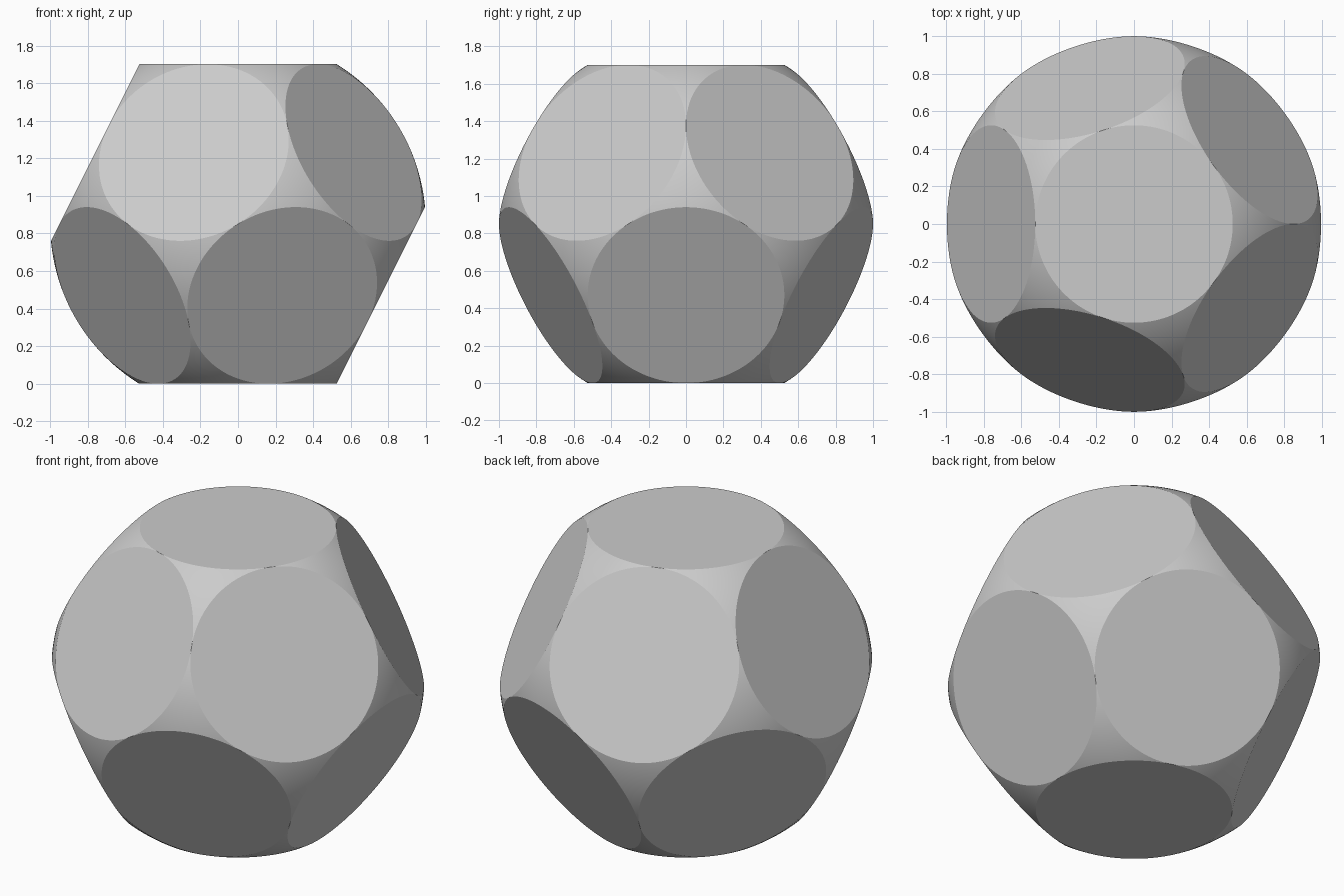
import bpy
import bmesh
from math import atan, cos, sin, pi, sqrt
from mathutils import Vector

cube = bpy.data.objects.get("Cube")
if cube:
    bpy.data.objects.remove(cube, do_unlink=True)

RADIUS = 1.0
# Face distance at which the twelve round faces just touch each other
INRADIUS = RADIUS * cos(atan(2 / (1 + sqrt(5))))

# Plain grey material
grey = bpy.data.materials.new("plain grey")
grey.use_nodes = True
colour = (0.6, 0.6, 0.6, 1)
grey.diffuse_color = colour
grey.node_tree.nodes["Principled BSDF"].inputs["Base Color"].default_value = colour

# Directions of the twelve faces: top, bottom and two staggered rings of five
normals = [Vector((0, 0, 1)), Vector((0, 0, -1))]
tilt = atan(2)
for i in range(5):
    a = 2 * pi * i / 5
    lower = Vector((sin(tilt) * cos(a), sin(tilt) * sin(a), -cos(tilt)))
    normals += [lower, -lower]

# Sphere body, sliced flat on twelve sides
bm = bmesh.new()
bmesh.ops.create_icosphere(bm, subdivisions=7, radius=RADIUS)
for f in bm.faces:
    f.smooth = True
for n in normals:
    cut = bmesh.ops.bisect_plane(
        bm, geom=bm.verts[:] + bm.edges[:] + bm.faces[:], dist=1e-6,
        plane_co=n * INRADIUS, plane_no=n, clear_outer=True)
    rim = [g for g in cut["geom_cut"] if isinstance(g, bmesh.types.BMEdge)]
    # Flat round face with a crisp rim
    for f in bmesh.ops.edgeloop_fill(bm, edges=rim)["faces"]:
        f.smooth = False
        f.normal_update()
        if f.normal.dot(n) < 0:
            f.normal_flip()
    for e in rim:
        e.smooth = False

# Stand on the ground
bmesh.ops.translate(bm, verts=bm.verts[:], vec=(0, 0, INRADIUS))
mesh = bpy.data.meshes.new("die_body")
bm.to_mesh(mesh)
bm.free()
mesh.materials.append(grey)
body = bpy.data.objects.new("die_body", mesh)
bpy.context.collection.objects.link(body)
